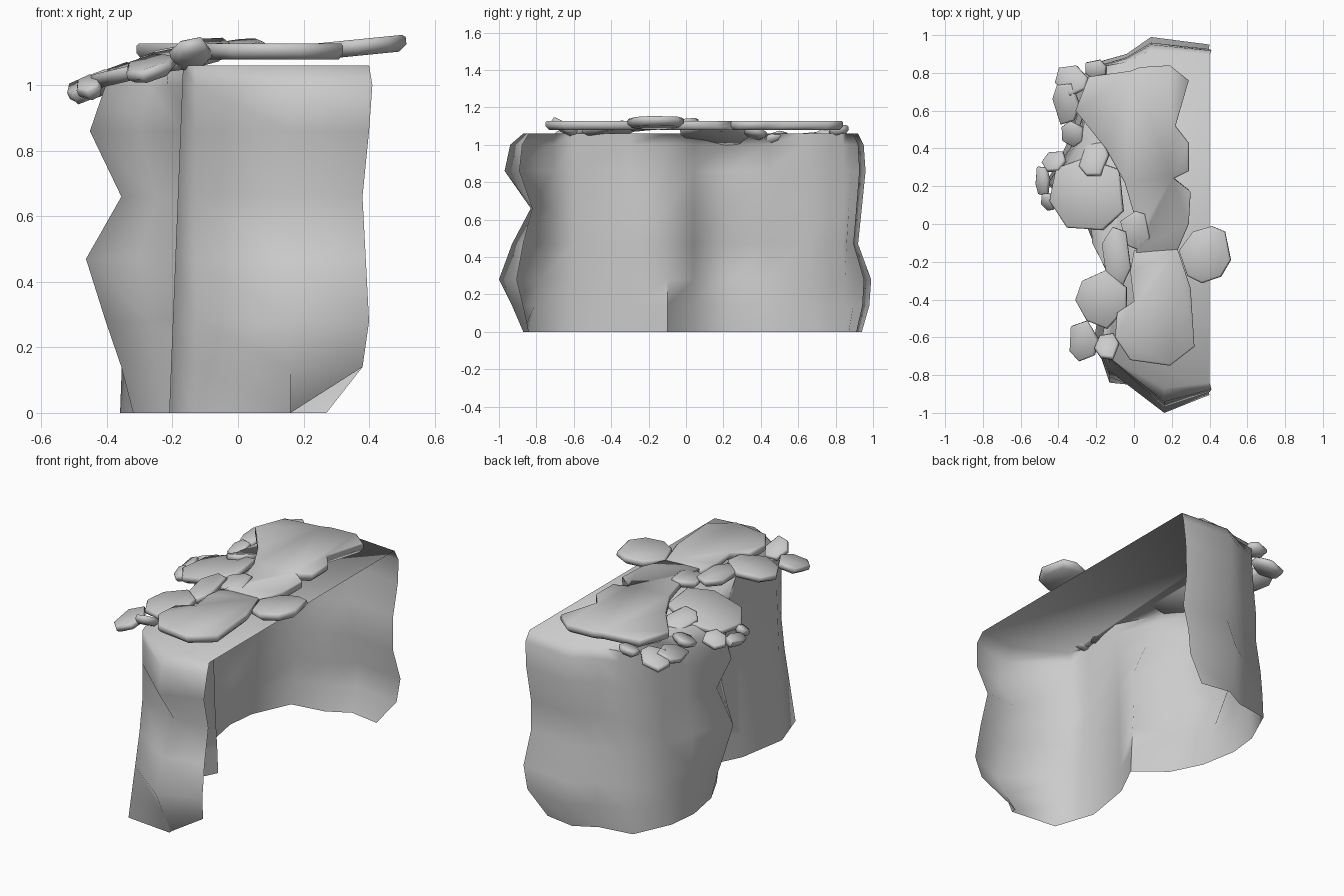
import bpy, bmesh, math, random
from mathutils import Vector, Matrix

cube = bpy.data.objects.get("Cube")
if cube:
    bpy.data.objects.remove(cube, do_unlink=True)
random.seed(4)

stone = bpy.data.materials.new("grey_stone")
GREY = (0.6, 0.6, 0.6, 1)
stone.diffuse_color = GREY
stone.use_nodes = True
stone.node_tree.nodes["Principled BSDF"].inputs["Base Color"].default_value = GREY


def finish(name, bm, angle):
    mesh = bpy.data.meshes.new(name)
    bm.to_mesh(mesh)
    bm.free()
    mesh.materials.append(stone)
    mesh.shade_smooth()
    mesh.set_sharp_from_angle(angle=math.radians(angle))
    obj = bpy.data.objects.new(name, mesh)
    bpy.context.collection.objects.link(obj)
    return obj


# Cliff: an open shell with two bulging lobes, no base and no +x wall.
# Each plan point: x, y, then its share of the front, side and back bulges
PLAN = [(.39, -.87, .5, 0, 0), (.16, -.93, 1, 0, 0), (-.13, -.84, 0, 0, 0),
        (-.21, -.6, 0, 0, 0), (-.16, -.3, 0, 0, 0), (-.06, -.1, 0, .2, 0),
        (-.23, .04, 0, .6, 0), (-.32, .22, 0, 1.2, 0), (-.36, .44, 0, .2, 0),
        (-.34, .62, 0, -.1, 0), (-.24, .84, 0, -.1, .2), (-.04, .87, 0, 0, .6),
        (.09, .94, 0, 0, 1), (.39, .91, 0, 0, .8)]
# height, front bulge, side bulge, back bulge, open-edge shift
LEVELS = [(0, -.06, 0, 0, 0), (.14, 0, .03, .04, -.01), (.28, .07, .07, .05, .01),
          (.47, 0, .12, -.02, 0), (.66, -.1, .03, .0, -.01), (.86, .04, .11, .02, .01),
          (1.0, .01, .07, .01, .02), (1.06, -.06, 0, -.02, .01)]


def cliff_point(i, level):
    z, front, side, back, edge = level
    x, y, wf, ws, wb = PLAN[i]
    x -= side * ws
    y += back * wb - front * wf
    if i == 2:                              # front corner leans inward
        y += .22 * min(z, .6)
    elif i in (3, 4):                       # front lobe tapers upward
        x += .04 * z
    elif i == 5:                            # cleft fills in near the top
        x -= .35 * max(0, z - .6)
    elif i in (8, 9, 10):                   # back lobe tapers upward
        x += .08 * z
    elif i == 0:
        x = .16 if z == 0 else x + edge
    elif i == len(PLAN) - 1:
        x = .27 if z == 0 else x + edge
    return (x, y, z)


bm = bmesh.new()
rings = [[bm.verts.new(cliff_point(i, lv)) for i in range(len(PLAN))] for lv in LEVELS]
for low, high in zip(rings, rings[1:]):
    for i in range(len(PLAN) - 1):
        bm.faces.new((low[i], high[i], high[i + 1], low[i + 1]))
bm.faces.new(rings[-1][::-1])
finish("cliff_wall", bm, 75)


# Flat stones: an outline swept through a narrow base, wide rim and chamfered top
def slab(name, outline, location, thick, inset, tilt=(0, 0)):
    bm = bmesh.new()
    rings = []
    for shrink, h in ((inset, -.5), (0, -.1), (0, .35), (inset * .4, .5)):
        ring = []
        for x, y in outline:
            p = Vector((x, y, 0))
            p -= p.normalized() * shrink
            ring.append(bm.verts.new((p.x, p.y, h * thick)))
        rings.append(ring)
    n = len(outline)
    for low, high in zip(rings, rings[1:]):
        for i in range(n):
            j = (i + 1) % n
            bm.faces.new((low[i], low[j], high[j], high[i]))
    bm.faces.new(rings[0][::-1])
    bm.faces.new(rings[-1])
    bmesh.ops.recalc_face_normals(bm, faces=bm.faces[:])
    turn = Matrix.Rotation(tilt[1], 4, 'Y') @ Matrix.Rotation(tilt[0], 4, 'X')
    bmesh.ops.transform(bm, matrix=Matrix.Translation(location) @ turn, verts=bm.verts[:])
    finish(name, bm, 65)


def ragged(rx, ry, sides):
    turn = random.uniform(0, math.tau)
    ring = []
    for k in range(sides):
        a = turn + math.tau * (k + random.uniform(-.2, .2)) / sides
        r = random.uniform(.98, 1.15)
        ring.append((rx * r * math.cos(a), ry * r * math.sin(a)))
    return ring


# Large paving slabs along the top
BACK = [(.23, -.14), (.29, 0), (.3, .17), (.21, .24), (.29, .28), (.29, .43), (.22, .52),
        (.29, .76), (.19, .84), (.03, .83), (-.02, .81), (-.24, .78), (-.31, .6),
        (-.15, .4), (-.05, .22), (.03, -.05), (.01, -.16)]
FRONT = [(.23, -.13), (0, -.14), (-.02, -.25), (0, -.41), (-.09, -.47), (-.1, -.6),
         (-.02, -.72), (.19, -.75), (.32, -.65), (.3, -.34)]
for name, outline, cx, cy in (("back_paving", BACK, .1, .36),
                              ("front_paving", FRONT[::-1], .13, -.42)):
    slab(name, [(x - cx, y - cy) for x, y in outline], (cx, cy, 1.103), .05, .02)

slab("overhanging_slab", ragged(.13, .145, 8), (.385, -.16, 1.117), .05, .025, (0, -.1))

# Broken stones slipping over the -x side: x, y, x radius, y radius, tilt about x
STONES = [(-.25, .15, .2, .2, 0), (-.17, -.4, .13, .14, .1), (-.27, -.62, .08, .11, .2),
          (-.14, -.65, .06, .08, -.5), (-.09, -.17, .08, .14, .1), (.01, -.03, .08, .1, .1),
          (-.21, .34, .08, .1, -.3), (-.32, .48, .06, .07, .3), (-.33, .76, .09, .08, -.2),
          (-.36, .64, .07, .11, .2), (-.42, .33, .06, .06, -.4), (-.48, .23, .04, .08, .2),
          (-.45, .12, .04, .05, .5), (-.2, .82, .06, .05, .2)]
for k, (x, y, rx, ry, roll) in enumerate(STONES):
    fall = max(0, -.08 - x)
    slab(f"broken_stone_{k + 1}", ragged(rx, ry, 7 if rx > .1 else 6),
         (x, y, 1.11 - .32 * fall), .045, min(.025, rx * .35), (roll, -.08 - .9 * fall))
